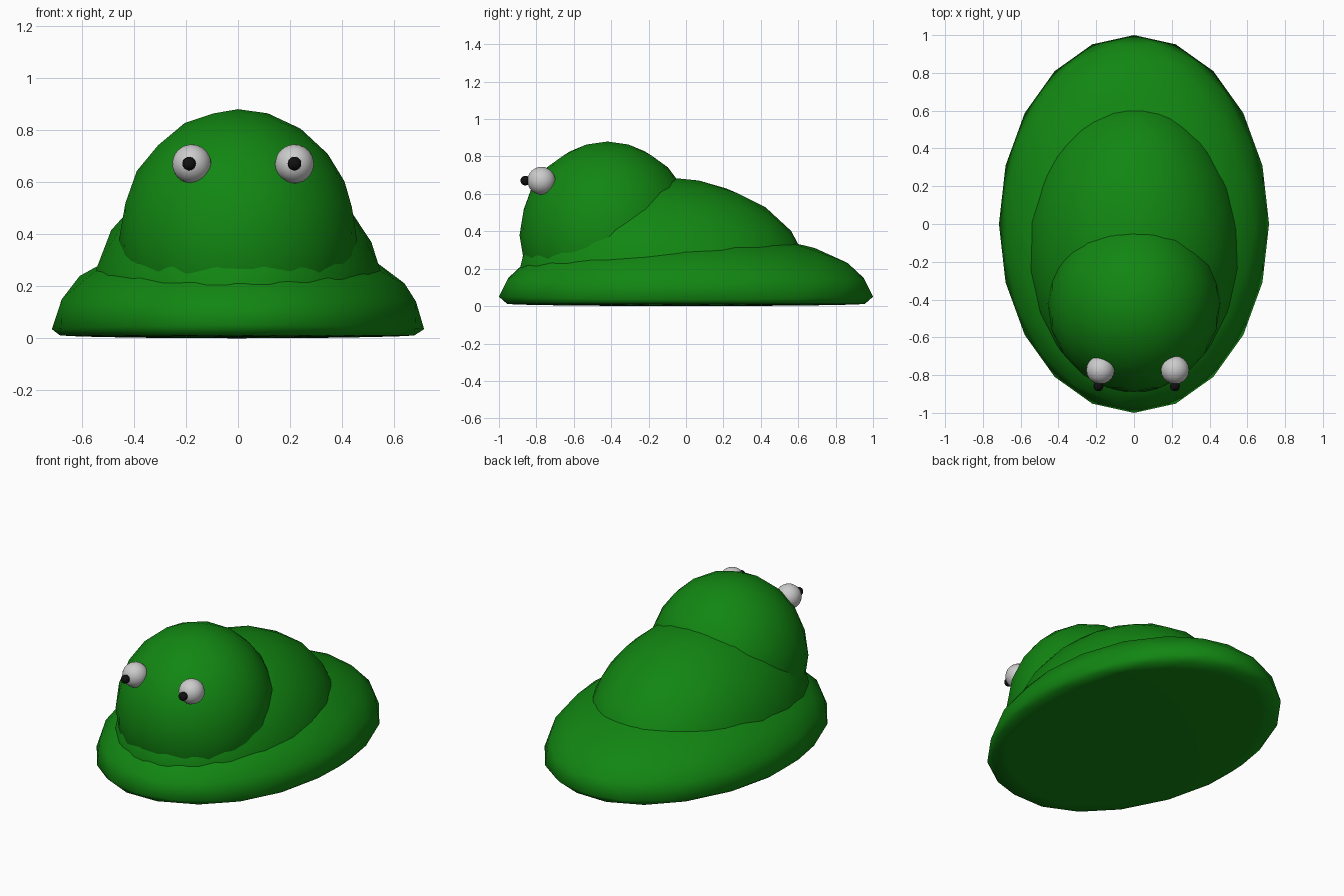
import bpy

if "Cube" in bpy.data.objects:
    bpy.data.objects.remove(bpy.data.objects["Cube"])


def material(name, rgb):
    mat = bpy.data.materials.new(name)
    mat.diffuse_color = (*rgb, 1)
    mat.use_nodes = True
    mat.node_tree.nodes["Principled BSDF"].inputs["Base Color"].default_value = mat.diffuse_color
    return mat


green = material("green", (0.006, 0.24, 0.006))
white = material("white", (0.8, 0.8, 0.8))
black = material("black", (0.005, 0.005, 0.005))


def ball(name, centre, radii, mat, reshape=None, subdivisions=3):
    """Smooth icosphere, optionally with its unit heights remapped to world z."""
    bpy.ops.mesh.primitive_ico_sphere_add(subdivisions=subdivisions, radius=1)
    obj = bpy.context.object
    obj.name = name
    for v in obj.data.vertices:
        x, y, z = v.co
        height = reshape(y, z) if reshape else z * radii[2]
        v.co = (x * radii[0], y * radii[1], height)
    obj.location = centre
    obj.data.materials.append(mat)
    bpy.ops.object.shade_smooth()
    return obj


# Base: dome with a nearly flat underside
def base_height(y, z):
    if z < -0.01:
        return 0.015 * (1 + z)
    return 0.035 + 0.015 * y * y * (1 - z) + 0.365 * z - 0.0 if z < 0.01 else 0.05 + 0.36 * z


ball("base", (0, 0, 0), (0.715, 1.0, 1), green, base_height)

# Middle body: same kind of flattened dome, resting inside the base
ball("body", (0, -0.12, 0.11), (0.573, 0.79, 0.58), green,
     lambda y, z: 0.58 * z if z > -0.01 else -0.056 + 0.024 * z)

# Head: ball with its hidden underside flattened inside the body
ball("head", (0, -0.42, 0.38), (0.457, 0.47, 0.5), green,
     lambda y, z: max(0.5 * z, -0.27))

# Eyes and pupils
for side, x, pupil_x in (("left", -0.178, -0.188), ("right", 0.217, 0.217)):
    ball(side + "_eye", (x, -0.773, 0.67), (0.075, 0.075, 0.075), white)
    ball(side + "_pupil", (pupil_x, -0.859, 0.671), (0.026, 0.026, 0.026), black)
